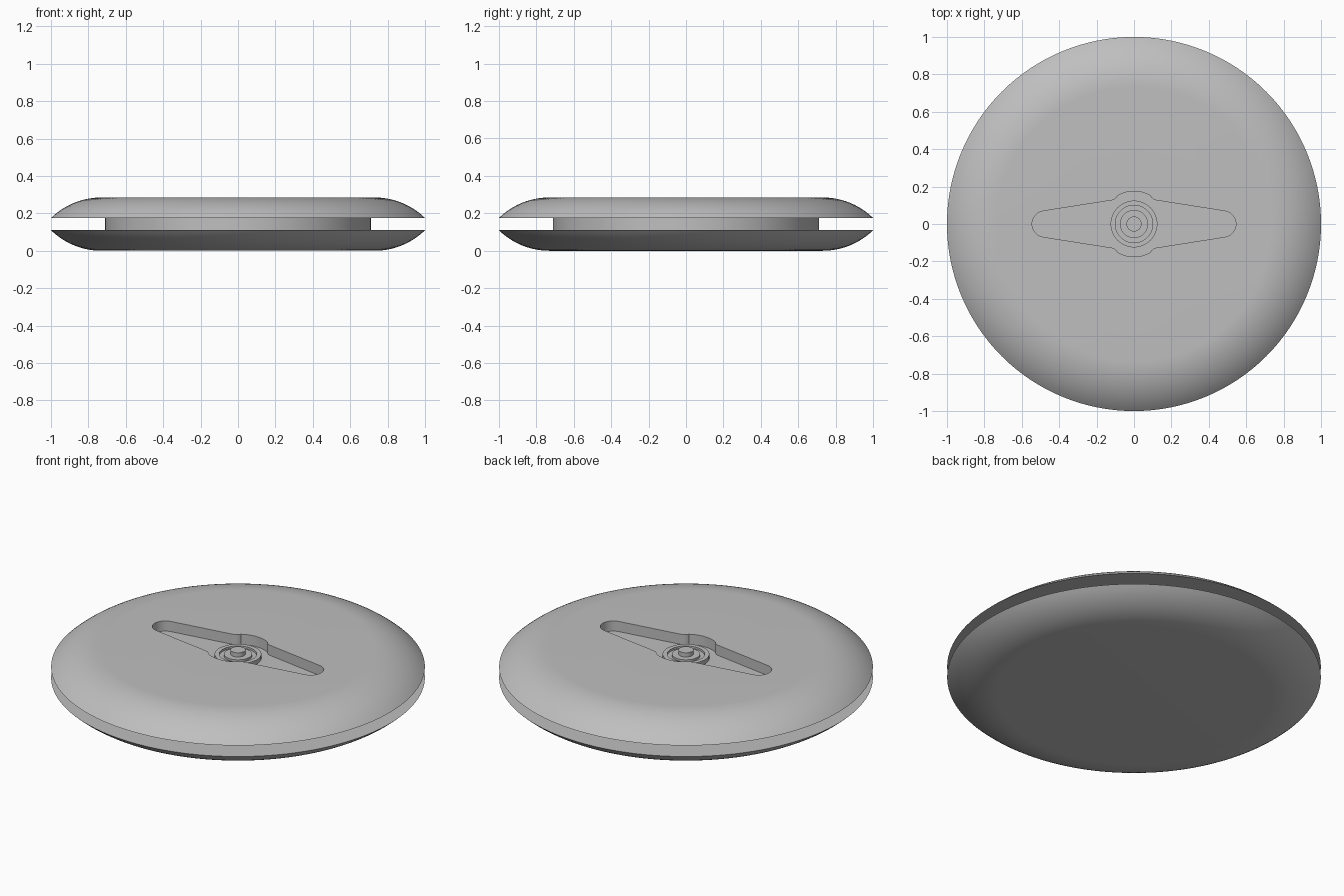
import bpy
import bmesh
from math import asin, cos, pi, radians, sin

if "Cube" in bpy.data.objects:
    bpy.data.objects.remove(bpy.data.objects["Cube"])

RIM, FLAT, HEIGHT, TOP = 1.0, 0.73, 0.11, 0.285
FLOOR = 0.225

grey = bpy.data.materials.new("plain_grey")
grey.use_nodes = True
colour = (0.52, 0.52, 0.52, 1)
grey.diffuse_color = colour
grey.node_tree.nodes["Principled BSDF"].inputs["Base Color"].default_value = colour


def finish(name, bm):
    bmesh.ops.recalc_face_normals(bm, faces=bm.faces)
    mesh = bpy.data.meshes.new(name)
    bm.to_mesh(mesh)
    bm.free()
    mesh.materials.append(grey)
    ob = bpy.data.objects.new(name, mesh)
    bpy.context.collection.objects.link(ob)
    return ob


def smooth(ob):
    bpy.ops.object.select_all(action="DESELECT")
    ob.select_set(True)
    bpy.context.view_layer.objects.active = ob
    bpy.ops.object.shade_smooth_by_angle(angle=radians(30))


def lathe(name, profile, steps=128, closed=False):
    """Spin (radius, z) points; open profiles get flat end caps."""
    bm = bmesh.new()
    rings = [[bm.verts.new((r * cos(2 * pi * i / steps), r * sin(2 * pi * i / steps), z))
              for i in range(steps)] for r, z in profile]
    pairs = list(zip(rings, rings[1:]))
    if closed:
        pairs.append((rings[-1], rings[0]))
    else:
        bm.faces.new(rings[0])
        bm.faces.new(rings[-1])
    for a, b in pairs:
        for i in range(steps):
            j = (i + 1) % steps
            bm.faces.new((a[i], a[j], b[j], b[i]))
    return finish(name, bm)


def prism(name, outline, bottom, top):
    bm = bmesh.new()
    face = bm.faces.new([bm.verts.new((x, y, bottom)) for x, y in outline])
    new = bmesh.ops.extrude_face_region(bm, geom=[face])["geom"]
    verts = [g for g in new if isinstance(g, bmesh.types.BMVert)]
    bmesh.ops.translate(bm, verts=verts, vec=(0, 0, top - bottom))
    return finish(name, bm)


# Disc profile: flat face rolling over an arc to a sharp rim
run = RIM - FLAT
radius = (run ** 2 + HEIGHT ** 2) / (2 * HEIGHT)
sweep = asin(run / radius)
drops = [(FLAT + radius * sin(sweep * i / 14), radius * (1 - cos(sweep * i / 14)))
         for i in range(15)]
upper = lathe("upper_disc", [(r, TOP - d) for r, d in drops])
lower = lathe("lower_disc", [(r, d) for r, d in drops])
core = lathe("core", [(0.71, HEIGHT - 0.01), (0.71, TOP - HEIGHT + 0.01)])

# Winged pocket outline: quarter built, then mirrored
cap = [(0.475 + 0.07 * cos(radians(a)), 0.07 * sin(radians(a))) for a in range(0, 82, 9)]
fillet = [(0.13, 0.125), (0.118, 0.127), (0.105, 0.132), (0.092, 0.142)]
hub = [(0.175 * cos(radians(a)), 0.175 * sin(radians(a))) for a in range(60, 91, 5)]
quarter = cap + fillet + hub
quarter[-1] = (0, 0.175)
half = quarter + [(-x, y) for x, y in quarter[-2::-1]]
outline = half + [(x, -y) for x, y in half[-2:0:-1]]
cutter = prism("pocket_cutter", outline, FLOOR, TOP + 0.1)
cutter.hide_render = True

# Sink the pocket into the upper disc
cut = upper.modifiers.new("pocket", "BOOLEAN")
cut.operation, cut.solver, cut.object = "DIFFERENCE", "EXACT", cutter
bpy.context.view_layer.objects.active = upper
bpy.ops.object.modifier_apply(modifier=cut.name)
bpy.data.objects.remove(cutter)

# Bearing rings and axle post on the pocket floor
parts = [upper, lower, core]
for name, inner, outer, top in (("outer_bearing_ring", 0.10, 0.125, 0.25),
                                ("bearing_shield", 0.075, 0.10, 0.238),
                                ("inner_bearing_ring", 0.04, 0.075, 0.25)):
    parts.append(lathe(name, [(inner, FLOOR), (outer, FLOOR), (outer, top), (inner, top)],
                       64, closed=True))
parts.append(lathe("axle_post", [(0.04, FLOOR), (0.04, 0.275)], 48))

for part in parts:
    smooth(part)
